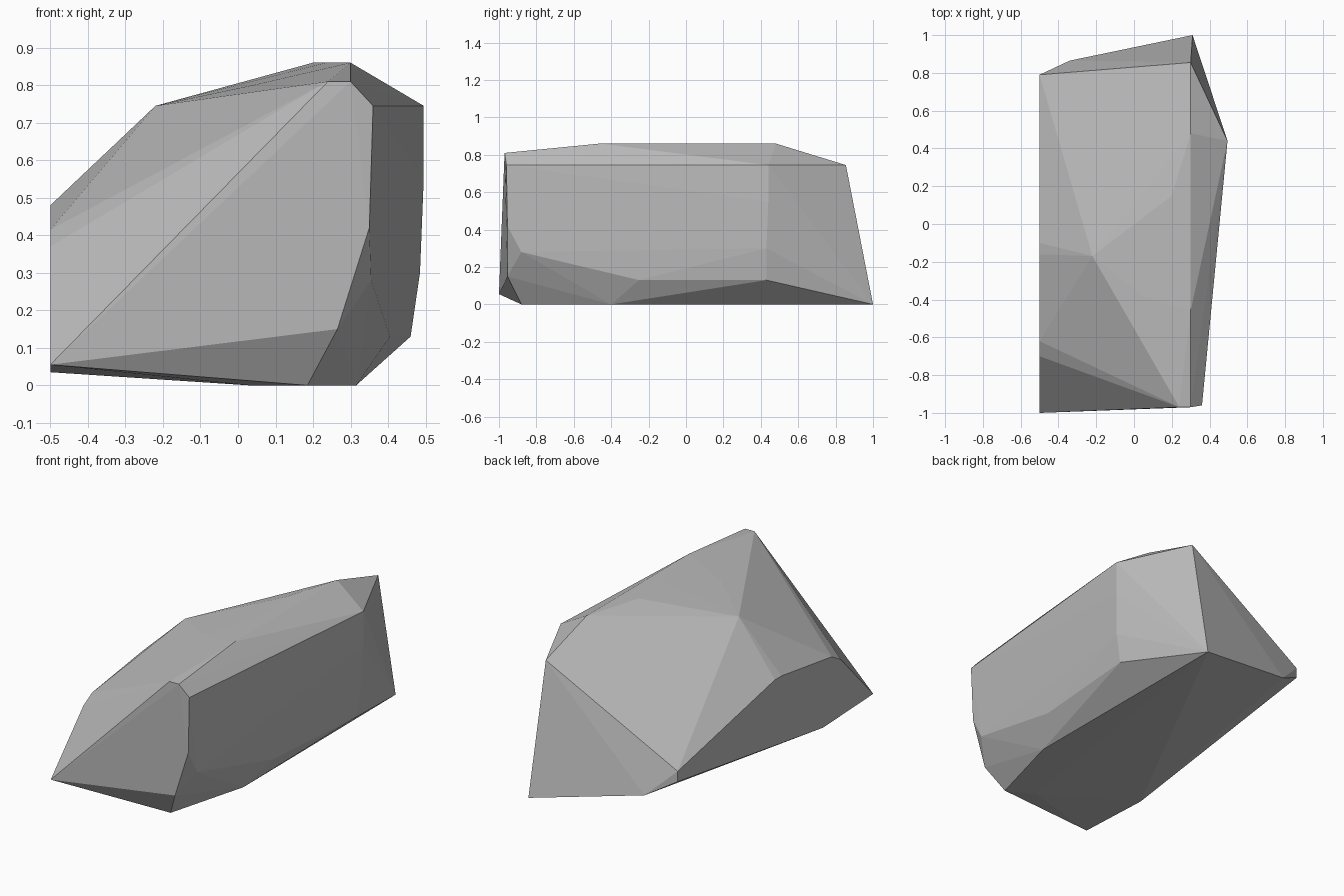
import bpy
import bmesh

default_cube = bpy.data.objects.get("Cube")
if default_cube:
    bpy.data.objects.remove(default_cube, do_unlink=True)


def flat_material(name, colour):
    material = bpy.data.materials.new(name)
    material.use_nodes = True
    material.diffuse_color = colour
    shader = material.node_tree.nodes["Principled BSDF"]
    shader.inputs["Base Color"].default_value = colour
    shader.inputs["Roughness"].default_value = 1
    return material


def chiselled_stone(name, corner_groups, material):
    """Wrap the corner groups in one convex, flat-faced boulder."""
    mesh = bpy.data.meshes.new(name)
    bm = bmesh.new()
    for group in corner_groups:
        for corner in group:
            bm.verts.new(corner)
    hull = bmesh.ops.convex_hull(bm, input=bm.verts[:], use_existing_faces=False)
    # Drop corners swallowed by the hull
    inside = {item for key in ("geom_interior", "geom_unused") for item in hull[key]}
    loose = [v for v in bm.verts if v in inside or not v.link_faces]
    bmesh.ops.delete(bm, geom=loose, context="VERTS")
    bmesh.ops.recalc_face_normals(bm, faces=bm.faces[:])
    for face in bm.faces:
        face.smooth = False
    bm.to_mesh(mesh)
    bm.free()
    mesh.materials.append(material)
    stone = bpy.data.objects.new(name, mesh)
    bpy.context.collection.objects.link(stone)
    return stone


# Slanted front face, from the sharp low tip round to the bottom edge
front_face = [
    (-.5, -1, .055), (.24, -.97, .81), (.3, -.97, .81), (.36, -.96, .745),
    (.35, -.955, .42), (.265, -.955, .15), (.185, -.88, 0),
]

# Flat split side
split_side = [
    (-.5, -.62, .415), (-.5, -.7, .37), (-.5, -.16, .48), (-.5, -.1, .48),
    (-.5, .79, .29), (-.5, .79, .23), (-.5, -.54, .035),
]

# High ridge and the shoulder below it
top_ridge = [
    (.3, -.46, .86), (.3, .48, .86), (.2, .15, .86), (.235, -.1, .86),
    (-.22, -.17, .745), (.04, -.38, .8),
]

# Broad bulging side
bulging_side = [
    (.495, .44, .745), (.495, .44, .55), (.485, .43, .3), (.46, .43, .13),
    (.405, -.25, .13), (.36, -.65, .2), (.355, -.88, .28),
]

# Back corners and the resting base
back_and_base = [
    (.3, .855, .745), (.31, 1, 0), (-.34, .865, .137),
    (.315, -.4, 0), (.03, -.8, 0),
]

grey = flat_material("stone grey", (.5, .5, .5, 1))
chiselled_stone(
    "boulder",
    [front_face, split_side, top_ridge, bulging_side, back_and_base],
    grey,
)
